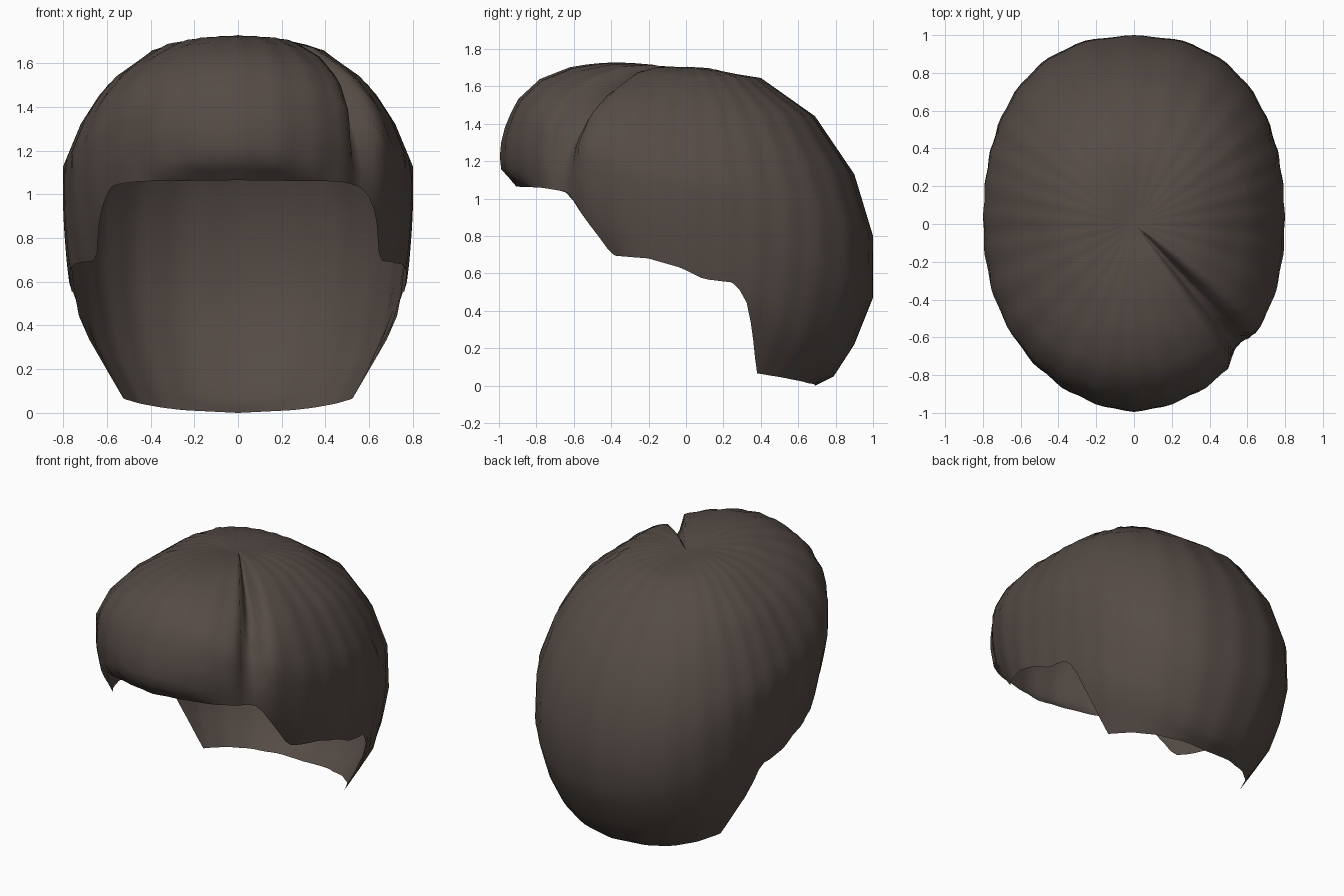
import bpy, bmesh, math

cube = bpy.data.objects.get("Cube")
if cube:
    bpy.data.objects.remove(cube)

COLS, ROWS, LOCKS = 120, 18, 28

# Crown-to-hem profiles (radius, height) of the fringe, the side and the nape
FRONT = [(0, 1.68), (.2, 1.72), (.4, 1.73), (.6, 1.71), (.78, 1.64),
         (.91, 1.52), (.985, 1.34), (1, 1.17), (.91, 1.07), (.8, .8)]
SIDE = [(0, 1.68), (.2, 1.71), (.39, 1.66), (.61, 1.49), (.72, 1.32),
        (.8, 1.13), (.8, .9), (.785, .7), (.76, .5), (.575, .1)]
BACK = [(0, 1.68), (.2, 1.675), (.4, 1.645), (.69, 1.44), (.9, 1.13),
        (1, .8), (1, .47), (.9, .22), (.79, .05), (.69, 0)]
# Hem height by angle from the front, in degrees
HEM = [(0, 1.065), (30, 1.06), (39, 1.045), (43, 1.03), (46, .97), (50, .88),
       (57, .73), (60, .695), (75, .68), (88, .63), (97, .57), (109, .55),
       (113, .48), (118, .3), (126, .05), (135, .027), (180, 0)]


def lerp(a, b, t):
    return a + (b - a) * t


def hem_height(deg):
    for (a, za), (b, zb) in zip(HEM, HEM[1:]):
        if deg <= b:
            return lerp(za, zb, (deg - a) / (b - a))
    return 0


def sample(profile, s):
    i = min(int(s), len(profile) - 2)
    return [lerp(a, b, s - i) for a, b in zip(profile[i], profile[i + 1])]


def shell(angle, s):
    """Radius and height of the smooth cap at an angle and profile position."""
    c, n = math.cos(angle), math.sin(angle)
    r1, z1 = sample(FRONT if c > 0 else BACK, s)
    r2, z2 = sample(SIDE, s)
    # Full, squarish back; the fringe narrows towards its hem
    if c > 0:
        p = lerp(2.4, 1.65, max(0, s - 4) / 4)
    else:
        p = lerp(2.3, 2.6, max(0, s - 5) / 4)
    reach = (abs(c) / max(r1, 1e-6)) ** p + (abs(n) / max(r2, 1e-6)) ** p
    return reach ** (-1 / p), c * c * z1 + n * n * z2


def hem_position(angle, deg):
    target, lo, hi = hem_height(deg), 3, 9
    for _ in range(25):
        mid = (lo + hi) / 2
        if shell(angle, mid)[1] > target:
            lo = mid
        else:
            hi = mid
    return hi


def hair_point(angle, deg, s):
    r, z = shell(angle, s)
    # Shallow, uneven combed locks
    wave = math.cos(LOCKS * angle + 1.5 * math.sin(3 * angle))
    ripple = .008 * (.5 - .5 * wave) * min(1, s / 3)
    # Parting groove, steep towards the fringe and soft behind
    off = deg - lerp(43, 38, min(1, s / 6))
    width = 2.5 if off < 0 else 6.5
    fade = min(1, s / 2) * max(0, min(1, (7.2 - s) / 2.5))
    k = 1 - ripple - .14 * fade * math.exp(-(off / width) ** 2)
    r, z = r * k, .9 + (z - .9) * (k if z > .9 else 1)
    return r * math.sin(angle), -r * math.cos(angle), z


# Hair cap: columns from the crown down to the hem
bm = bmesh.new()
crown = bm.verts.new((0, 0, 1.68))
columns = []
for j in range(COLS):
    angle = 2 * math.pi * j / COLS
    deg = math.degrees(angle)
    end = hem_position(angle, min(deg, 360 - deg))
    columns.append([bm.verts.new(hair_point(angle, deg, end * i / ROWS))
                    for i in range(1, ROWS + 1)])
for j, a in enumerate(columns):
    b = columns[(j + 1) % COLS]
    bm.faces.new((crown, a[0], b[0]))
    for i in range(ROWS - 1):
        bm.faces.new((a[i], a[i + 1], b[i + 1], b[i]))
for face in bm.faces:
    face.smooth = True
mesh = bpy.data.meshes.new("hair_cap")
bm.to_mesh(mesh)
bm.free()

hair = bpy.data.objects.new("hair_cap", mesh)
bpy.context.collection.objects.link(hair)

mat = bpy.data.materials.new("dark_brown_hair")
mat.use_nodes = True
color = (.09, .07, .06, 1)
mat.diffuse_color = color
mat.node_tree.nodes["Principled BSDF"].inputs["Base Color"].default_value = color
mesh.materials.append(mat)
